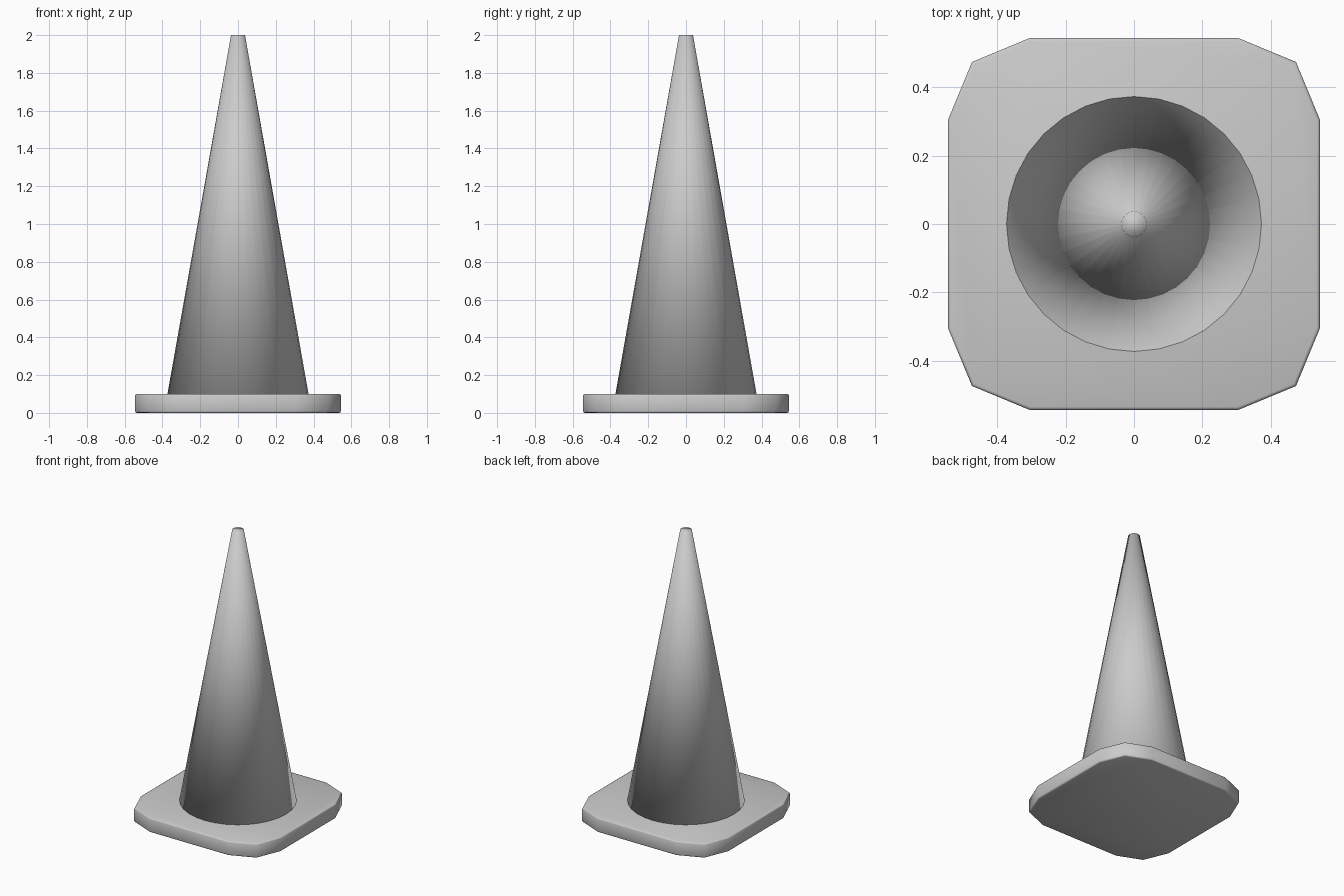
import bpy
import bmesh
from mathutils import Matrix

if "Cube" in bpy.data.objects:
    bpy.data.objects.remove(bpy.data.objects["Cube"])

HALF = 0.545      # half width of the base plate
THICK = 0.10      # base plate thickness
CONE_BOTTOM = 0.08
HEIGHT = 2.0


def finish(bm, name):
    bmesh.ops.recalc_face_normals(bm, faces=bm.faces)
    for face in bm.faces:
        face.smooth = True
    mesh = bpy.data.meshes.new(name)
    bm.to_mesh(mesh)
    bm.free()
    obj = bpy.data.objects.new(name, mesh)
    bpy.context.collection.objects.link(obj)
    return obj


# Base plate: square slab, two-segment rounded corners, softened rims
bm = bmesh.new()
bmesh.ops.create_cube(bm, size=1.0, matrix=Matrix.Translation((0, 0, THICK / 2))
                      @ Matrix.Diagonal((2 * HALF, 2 * HALF, THICK, 1)))
uprights = [e for e in bm.edges if abs(e.verts[0].co.z - e.verts[1].co.z) > THICK / 2]
bmesh.ops.bevel(bm, geom=uprights, offset=0.24, offset_type='OFFSET',
                segments=2, profile=0.5, affect='EDGES')
rims = [e for e in bm.edges if abs(e.verts[0].co.z - e.verts[1].co.z) < 1e-4]
bmesh.ops.bevel(bm, geom=rims, offset=0.009, offset_type='OFFSET',
                segments=2, profile=0.5, affect='EDGES')
finish(bm, "base_plate")

# Cone body: tall truncated cone, sunk slightly into the plate
bm = bmesh.new()
bmesh.ops.create_cone(bm, cap_ends=True, segments=32, radius1=0.377, radius2=0.037,
                      depth=HEIGHT - CONE_BOTTOM,
                      matrix=Matrix.Translation((0, 0, (HEIGHT + CONE_BOTTOM) / 2)))
finish(bm, "cone_body")
